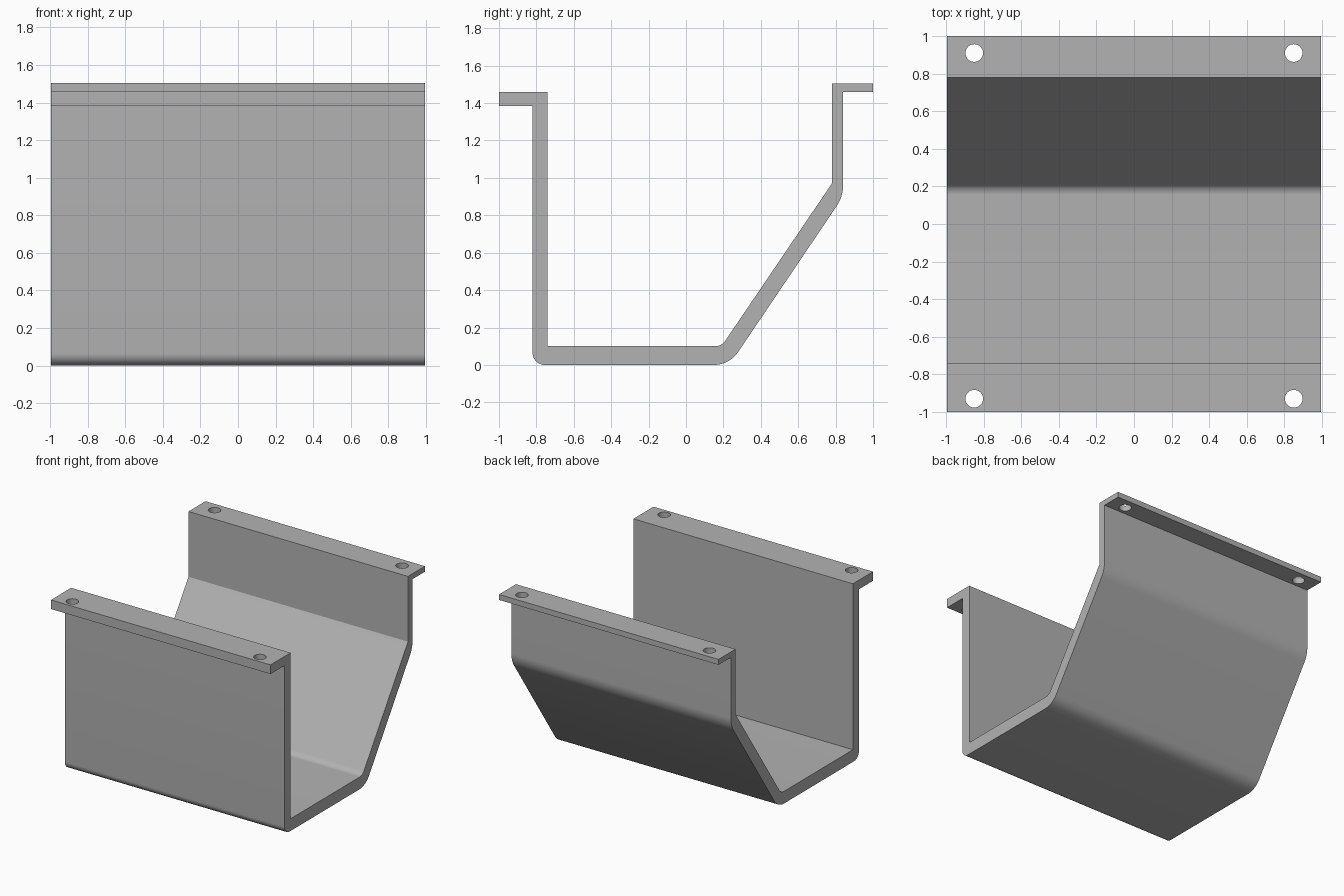
import bpy
import bmesh
import math
from mathutils import Vector

HALF_WIDTH = 0.995
HOLE_RADIUS = 0.047

cube = bpy.data.objects.get("Cube")
if cube:
    bpy.data.objects.remove(cube, do_unlink=True)

grey = bpy.data.materials.new("plain grey")
grey.use_nodes = True
colour = (0.45, 0.45, 0.45, 1)
grey.diffuse_color = colour
grey.node_tree.nodes["Principled BSDF"].inputs["Base Color"].default_value = colour


def fillet(before, corner, after, tangent, steps=10):
    """Points of a circular arc that rounds one profile corner."""
    a = (before - corner).normalized()
    b = (after - corner).normalized()
    half = a.angle(b) / 2
    radius = tangent * math.tan(half)
    centre = corner + (a + b).normalized() * (tangent / math.cos(half))
    start = corner + a * tangent - centre
    end = corner + b * tangent - centre
    sweep = start.angle(end)
    return [centre + (start * math.sin(sweep * (1 - i / steps))
                      + end * math.sin(sweep * i / steps)) / math.sin(sweep)
            for i in range(steps + 1)]


# Channel section: y, z, and tangent length of the rounding (0 = sharp)
section = [
    (-1, 1.385, 0), (-0.82, 1.385, 0), (-0.82, 0, 0.065), (0.232, 0, 0.083),
    (0.84, 0.90, 0.06), (0.84, 1.46, 0), (1, 1.46, 0), (1, 1.505, 0),
    (0.78, 1.505, 0), (0.78, 0.97, 0), (0.19, 0.10, 0.035),
    (-0.74, 0.10, 0), (-0.74, 1.46, 0), (-1, 1.46, 0),
]
corners = [Vector((0, y, z)) for y, z, _ in section]
outline = []
for i, (_, _, tangent) in enumerate(section):
    if tangent:
        outline += fillet(corners[i - 1], corners[i],
                          corners[(i + 1) % len(corners)], tangent)
    else:
        outline.append(corners[i])

# Extrude the section across the width
bm = bmesh.new()
shift = Vector((HALF_WIDTH, 0, 0))
cap = bm.faces.new([bm.verts.new(p - shift) for p in outline])
extruded = bmesh.ops.extrude_face_region(bm, geom=[cap], use_keep_orig=True)
moved = [v for v in extruded["geom"] if isinstance(v, bmesh.types.BMVert)]
bmesh.ops.translate(bm, verts=moved, vec=shift * 2)
bmesh.ops.recalc_face_normals(bm, faces=bm.faces)
mesh = bpy.data.meshes.new("channel_bracket")
bm.to_mesh(mesh)
bm.free()
bracket = bpy.data.objects.new("channel_bracket", mesh)
bpy.context.collection.objects.link(bracket)
mesh.materials.append(grey)

# Mounting holes through both flanges
bm = bmesh.new()
for x in (-0.85, 0.85):
    for y in (-0.93, 0.91):
        made = bmesh.ops.create_cone(bm, cap_ends=True, segments=32, depth=0.4,
                                     radius1=HOLE_RADIUS, radius2=HOLE_RADIUS)
        bmesh.ops.translate(bm, verts=made["verts"], vec=(x, y, 1.45))
cutter_mesh = bpy.data.meshes.new("hole_cutters")
bm.to_mesh(cutter_mesh)
bm.free()
cutter_mesh.materials.append(grey)
cutter = bpy.data.objects.new("hole_cutters", cutter_mesh)
bpy.context.collection.objects.link(cutter)

holes = bracket.modifiers.new("mounting holes", "BOOLEAN")
holes.operation = "DIFFERENCE"
holes.solver = "EXACT"
holes.object = cutter

bpy.ops.object.select_all(action="DESELECT")
bracket.select_set(True)
bpy.context.view_layer.objects.active = bracket
bpy.ops.object.modifier_apply(modifier=holes.name)
bpy.data.objects.remove(cutter, do_unlink=True)
bpy.ops.object.shade_smooth_by_angle(angle=math.radians(30))
